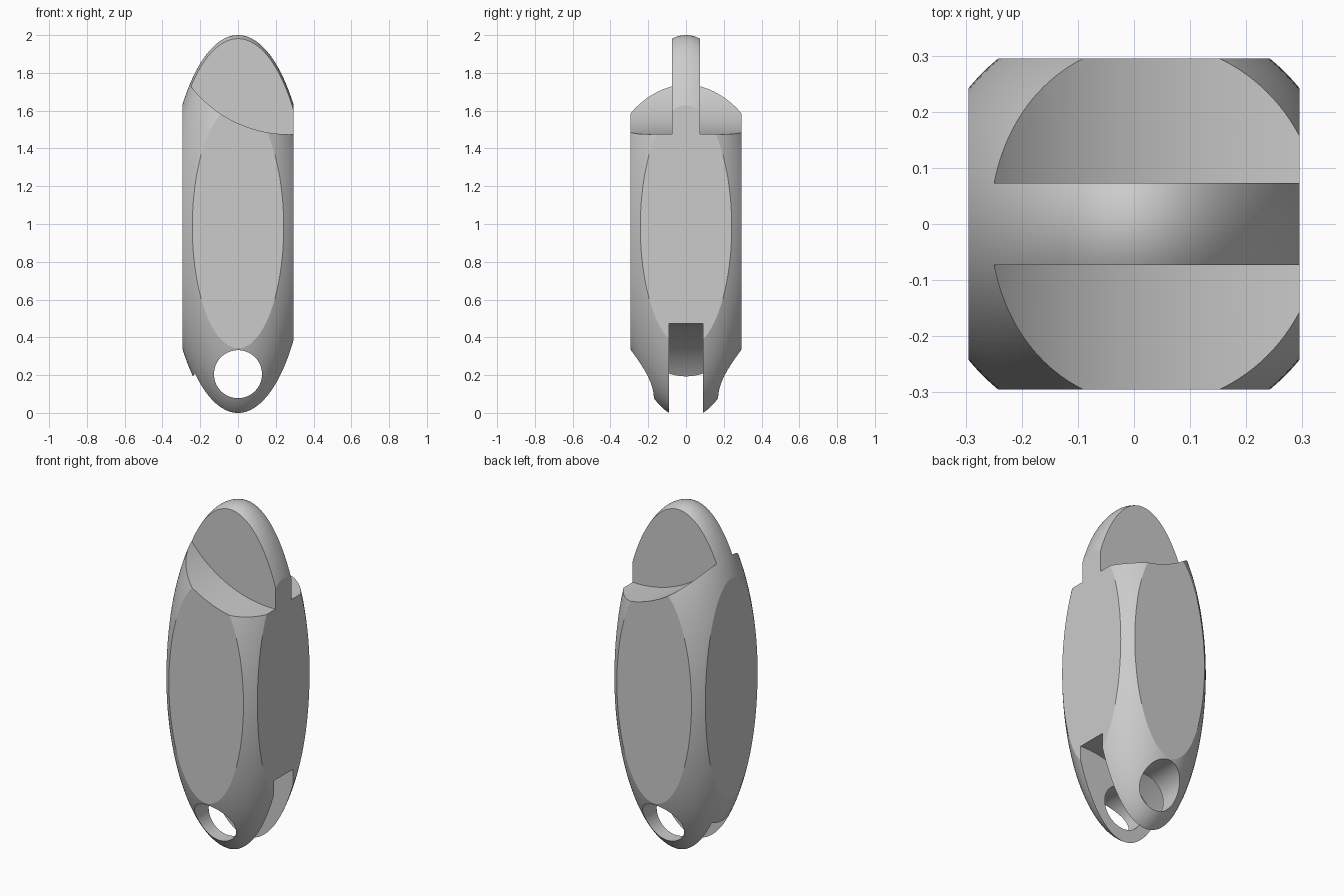
import bpy
import math

if "Cube" in bpy.data.objects:
    bpy.data.objects.remove(bpy.data.objects["Cube"])

R, C, ZC = 0.3816, 1.0144, 0.9856   # ellipsoid radius, half height, centre height
FLAT = 0.295                        # distance of the side flats from the axis
TONGUE, SLOT = 0.073, 0.09          # half widths of tongue and slot


def cut(target, cutter, operation='DIFFERENCE'):
    cutter.hide_render = True
    bpy.context.view_layer.objects.active = target
    mod = target.modifiers.new(cutter.name, 'BOOLEAN')
    mod.operation = operation
    mod.solver = 'EXACT'
    mod.object = cutter
    bpy.ops.object.modifier_apply(modifier=mod.name)
    bpy.data.objects.remove(cutter, do_unlink=True)


def cross_cylinder(name, x, z, radius, y0, y1, sides=128):
    bpy.ops.mesh.primitive_cylinder_add(
        vertices=sides, radius=radius, depth=y1 - y0,
        location=(x, (y0 + y1) / 2, z), rotation=(math.pi / 2, 0, 0))
    bpy.context.object.name = name
    return bpy.context.object


# Long ellipsoid body
bpy.ops.mesh.primitive_uv_sphere_add(segments=128, ring_count=96, radius=1)
body = bpy.context.object
body.name = "link_body"
body.scale = (R, R, C)
body.location = (0, 0, ZC)
bpy.ops.object.transform_apply(location=True, rotation=True, scale=True)

# Four side flats
bpy.ops.mesh.primitive_cube_add(size=2, location=(0, 0, ZC))
box = bpy.context.object
box.name = "flats_box"
box.scale = (FLAT, FLAT, 1.5)
cut(body, box, 'INTERSECT')

# Curved shoulders either side of the top tongue
for side in (-1, 1):
    ys = sorted((side * TONGUE, side * 0.6))
    cut(body, cross_cylinder("shoulder_cutter", 0.27, 2.133, 0.658, *ys, sides=160))

# Matching curved slot between the bottom lugs
cut(body, cross_cylinder("slot_cutter", 0.27, -0.125, 0.6, -SLOT, SLOT, sides=160))

# Pin hole through the lugs
cut(body, cross_cylinder("hole_cutter", 0, 0.205, 0.127, -0.6, 0.6, sides=96))

# Smooth curved surfaces, flat planar faces with sharp borders
bpy.ops.object.select_all(action='DESELECT')
body.select_set(True)
bpy.context.view_layer.objects.active = body
bpy.ops.object.shade_smooth_by_angle(angle=math.radians(25))
mesh = body.data
planar_edges = {}
for face in mesh.polygons:
    n, c = face.normal, face.center
    planar = abs(n.y) > 0.9999 or (abs(n.x) > 0.9999 and abs(c.x) > FLAT - 0.001)
    face.use_smooth = not planar
    for key in face.edge_keys:
        planar_edges.setdefault(key, set()).add(planar)
for edge in mesh.edges:
    if len(planar_edges.get(edge.key, ())) == 2:
        edge.use_edge_sharp = True
